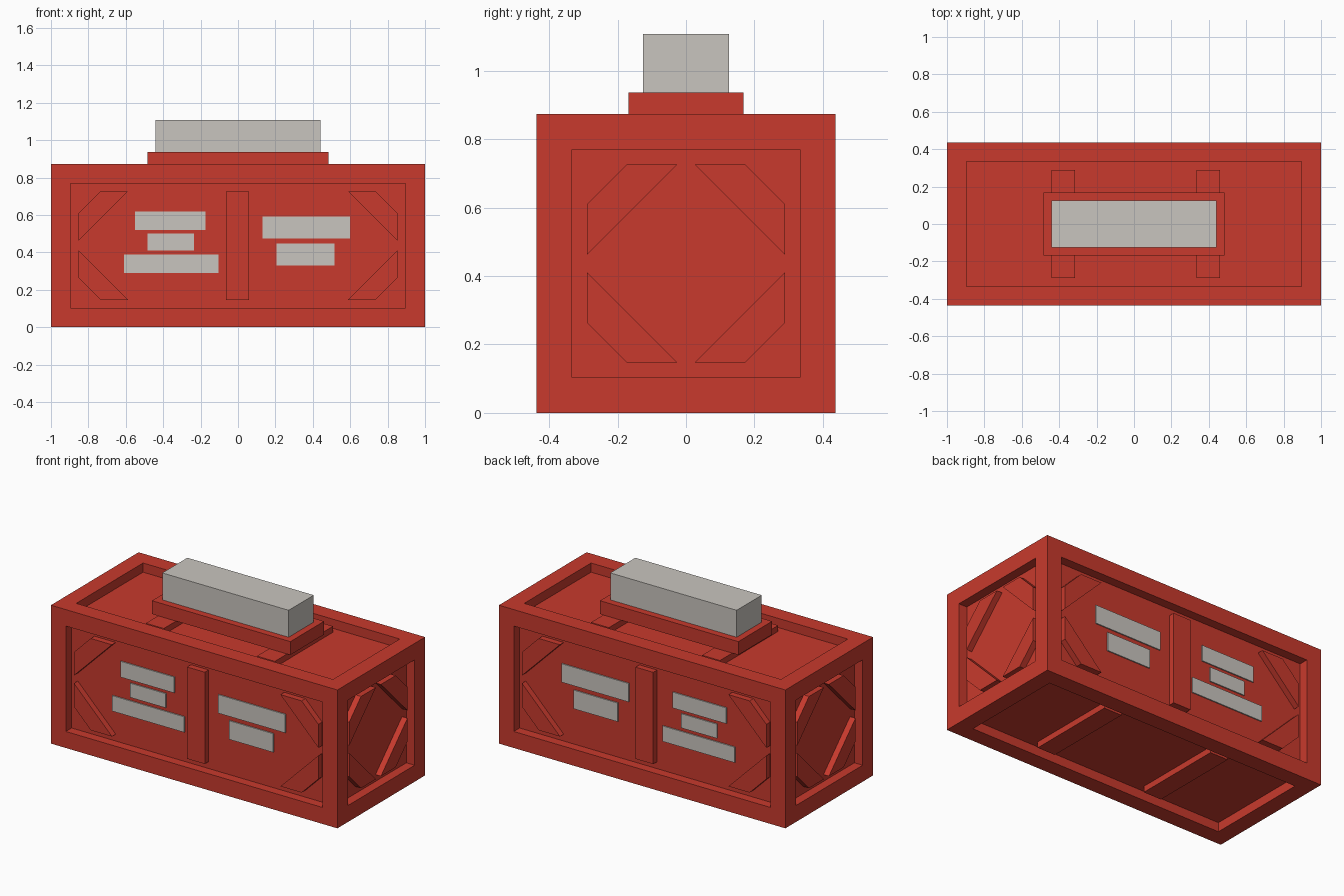
import bpy, bmesh
from mathutils import Vector

if "Cube" in bpy.data.objects:
    bpy.data.objects.remove(bpy.data.objects["Cube"])

W, D, H = 1.0, 0.437, 0.873      # half width, half depth, height
RIM, SUNK, PROUD = 0.147, 0.058, 0.02   # frame width, panel depth, strut depth


def material(name, rgb):
    m = bpy.data.materials.new(name)
    m.diffuse_color = (*rgb, 1)
    m.use_nodes = True
    m.node_tree.nodes["Principled BSDF"].inputs["Base Color"].default_value = m.diffuse_color
    return m


RED = material("red paint", (0.578, 0.042, 0.026))
GREY = material("light grey", (0.584, 0.558, 0.521))


def finish(bm, name, mat):
    bmesh.ops.recalc_face_normals(bm, faces=bm.faces)
    me = bpy.data.meshes.new(name)
    bm.to_mesh(me)
    bm.free()
    me.materials.append(mat)
    ob = bpy.data.objects.new(name, me)
    bpy.context.collection.objects.link(ob)
    return ob


def box(name, x, y, z, mat):
    bm = bmesh.new()
    bmesh.ops.create_cube(bm, size=1)
    for v in bm.verts:
        v.co = Vector([a + (b - a) * (c + 0.5) for (a, b), c in zip((x, y, z), v.co)])
    return finish(bm, name, mat)


def prism(name, pts, offset, mat):
    bm = bmesh.new()
    f = bm.faces.new([bm.verts.new(p) for p in pts])
    ext = bmesh.ops.extrude_face_region(bm, geom=[f])
    bmesh.ops.translate(bm, vec=offset,
                        verts=[g for g in ext["geom"] if isinstance(g, bmesh.types.BMVert)])
    return finish(bm, name, mat)


# Crate body: a box with every face inset and sunk to leave a frame
bm = bmesh.new()
bmesh.ops.create_cube(bm, size=1)
for v in bm.verts:
    v.co = Vector((v.co.x * 2 * W, v.co.y * 2 * D, (v.co.z + 0.5) * H))
panels = list(bm.faces)
bmesh.ops.inset_individual(bm, faces=panels, thickness=RIM, depth=0)
normals = [f.normal.copy() for f in panels]
sunk = bmesh.ops.extrude_discrete_faces(bm, faces=panels)["faces"]
for f in sunk:
    f.normal_update()
    bmesh.ops.translate(bm, vec=f.normal * -SUNK, verts=f.verts)
finish(bm, "crate_frame", RED)

X, Y, Z0, Z1 = W - RIM, D - RIM, RIM, H - RIM
IN = SUNK + 0.004                # struts bite slightly into the panels

for s, side in ((-1, "front"), (1, "back")):
    def span(a, b):
        return tuple(sorted((s * (D - a), s * (D - b))))
    # Centre post
    box(side + "_post", (-0.063, 0.06), span(IN, PROUD), (Z0, Z1), RED)
    # Marking plates
    for i, (x0, x1, z0, z1) in enumerate((
            (-0.55, -0.175, 0.52, 0.62), (-0.485, -0.235, 0.41, 0.50),
            (-0.61, -0.105, 0.29, 0.388), (0.13, 0.60, 0.475, 0.592),
            (0.207, 0.515, 0.33, 0.448))):
        box(f"{side}_plate_{i}", (x0, x1), span(SUNK, SUNK - 0.007), (z0, z1), GREY)

# Diagonal corner braces on the long sides and the ends
for s in (-1, 1):
    for c in (-1, 1):
        for zc, dz in ((Z0, 1), (Z1, -1)):
            a, b = 0.117, 0.265
            corner = [(a, 0), (b, 0), (0, b), (0, a)]
            prism("long_side_brace",
                  [(c * (X - u), s * (D - PROUD), zc + dz * w) for u, w in corner],
                  (0, -s * (IN - PROUD), 0), RED)
            prism("end_brace",
                  [(s * (W - PROUD), c * (Y - u), zc + dz * w) for u, w in corner],
                  (-s * (IN - PROUD), 0, 0), RED)

# Cross straps on the top and underside
for x in ((-0.44, -0.315), (0.335, 0.46)):
    box("top_strap", x, (-Y, Y), (H - IN, H - PROUD), RED)
    box("bottom_strap", x, (-Y, Y), (PROUD, IN), RED)

# Handle base and grip block on top
box("handle_base", (-0.483, 0.483), (-0.168, 0.168), (H - PROUD, 0.937), RED)
box("handle_block", (-0.441, 0.441), (-0.125, 0.125), (0.937, 1.107), GREY)
